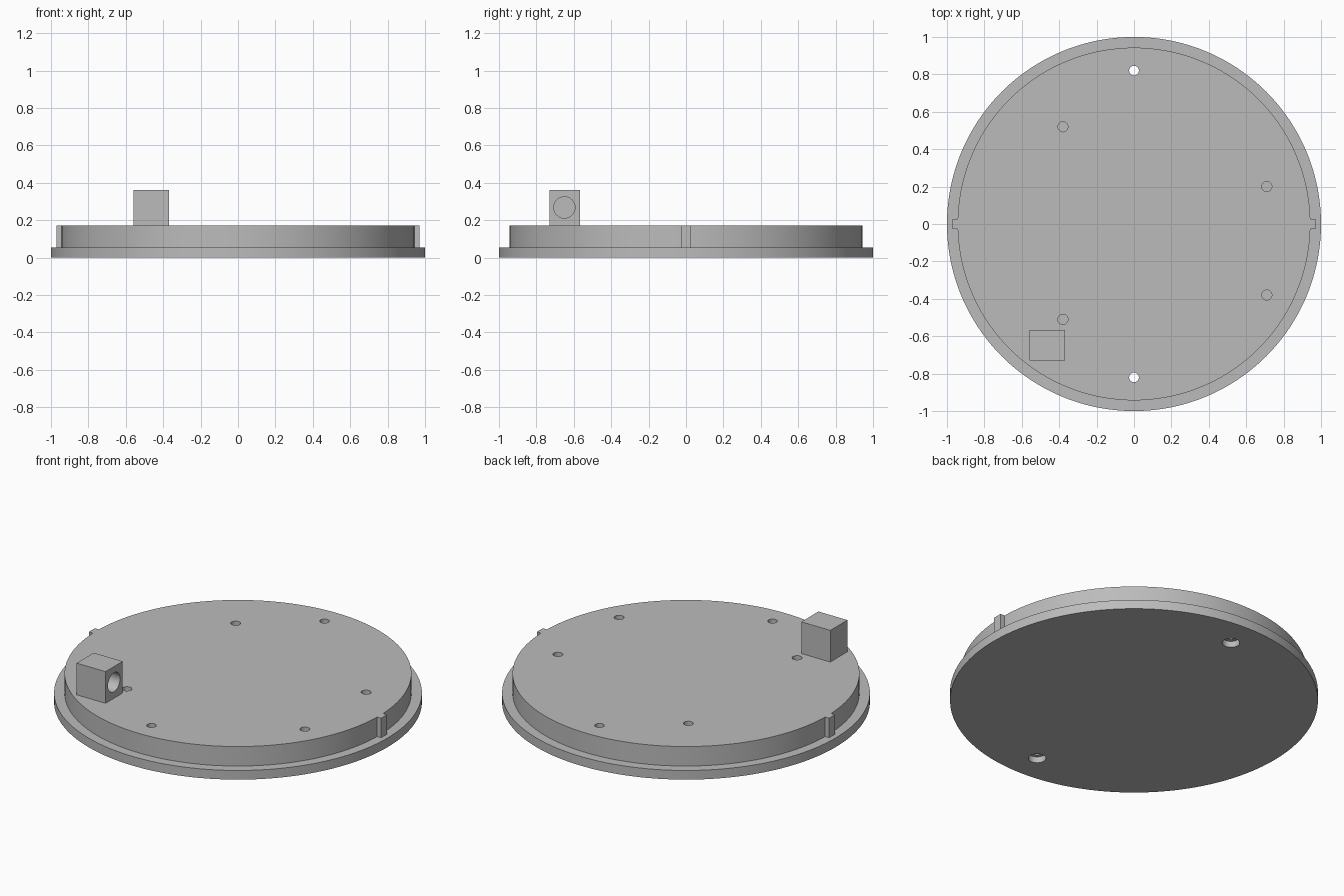
import bpy
import math
from mathutils import Matrix

if "Cube" in bpy.data.objects:
    bpy.data.objects.remove(bpy.data.objects["Cube"], do_unlink=True)

grey = bpy.data.materials.new("plain grey")
grey.use_nodes = True
colour = (0.5, 0.5, 0.5, 1)
grey.diffuse_color = colour
grey.node_tree.nodes["Principled BSDF"].inputs["Base Color"].default_value = colour

RIM_TOP, DISC_TOP, BLOCK_TOP = 0.055, 0.172, 0.362
DISC_R = 0.943


def cylinder(name, radius, low, high, x=0, y=0, sides=48):
    bpy.ops.mesh.primitive_cylinder_add(vertices=sides, radius=radius, depth=high - low,
                                        location=(x, y, (low + high) / 2))
    ob = bpy.context.object
    ob.name = name
    ob.data.materials.append(grey)
    return ob


def box(name, low, high):
    bpy.ops.mesh.primitive_cube_add(size=1)
    ob = bpy.context.object
    ob.name = name
    size = [b - a for a, b in zip(low, high)]
    middle = [(a + b) / 2 for a, b in zip(low, high)]
    ob.data.transform(Matrix.Translation(middle) @ Matrix.Diagonal((*size, 1)))
    ob.data.materials.append(grey)
    return ob


def combine(target, tool, operation):
    """Apply a boolean and discard its tool."""
    mod = target.modifiers.new(operation, "BOOLEAN")
    mod.operation = operation
    mod.solver = "EXACT"
    mod.object = tool
    bpy.context.view_layer.objects.active = target
    bpy.ops.object.modifier_apply(modifier=mod.name)
    bpy.data.objects.remove(tool, do_unlink=True)


def finish(ob):
    bpy.ops.object.select_all(action="DESELECT")
    ob.select_set(True)
    bpy.context.view_layer.objects.active = ob
    bpy.ops.object.shade_smooth_by_angle(angle=math.radians(30))


# Stepped round plate with a locating key on each side
plate = cylinder("round_plate", 1, 0, RIM_TOP, sides=192)
combine(plate, cylinder("raised_disc", DISC_R, RIM_TOP / 2, DISC_TOP, sides=192), "UNION")
for side in (-1, 1):
    inner, outer = sorted((side * 0.9, side * 0.97))
    key = box("locating_key", (inner, -0.028, RIM_TOP / 2), (outer, 0.028, DISC_TOP))
    combine(plate, key, "UNION")

# Fixing holes, counterbored from below
for y in (-0.82, 0.82):
    combine(plate, cylinder("fixing_hole", 0.026, -0.1, 0.3, 0, y), "DIFFERENCE")
    combine(plate, cylinder("counterbore", 0.048, -0.1, 0.037, 0, y), "DIFFERENCE")

# Blind mounting holes in the top
for x, y in ((-0.38, 0.52), (-0.38, -0.51), (0.71, 0.2), (0.71, -0.38)):
    combine(plate, cylinder("mounting_hole", 0.027, 0.08, 0.3, x, y), "DIFFERENCE")
finish(plate)

# Block with a blind socket in its left face
block = box("socket_block", (-0.56, -0.73, DISC_TOP), (-0.368, -0.568, BLOCK_TOP))
socket = cylinder("socket_cutter", 0.057, -0.13, 0.13)
socket.data.transform(Matrix.Rotation(math.pi / 2, 4, "Y"))
socket.location = (-0.368, -0.65, 0.268)
combine(block, socket, "DIFFERENCE")
finish(block)
